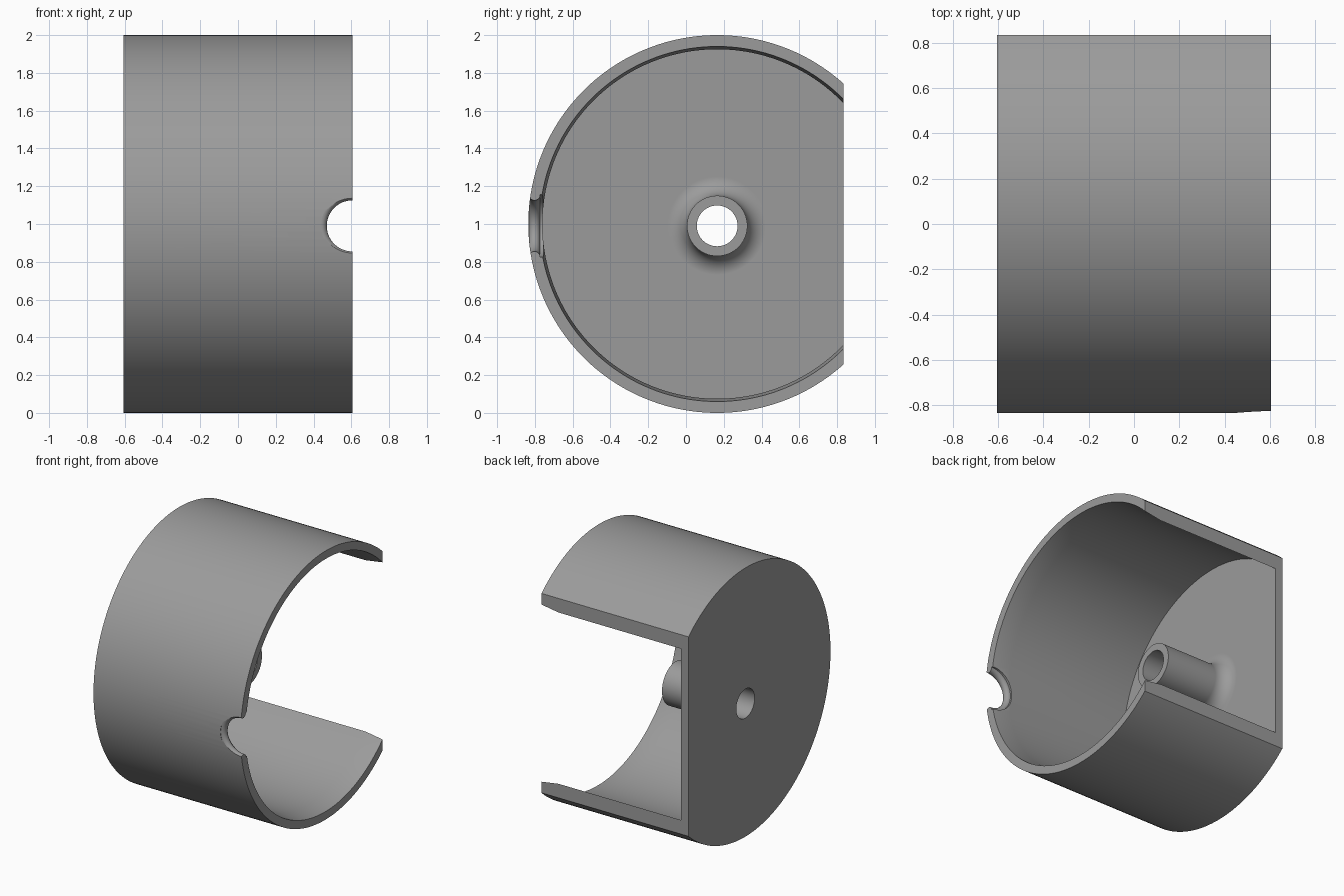
import bpy, bmesh, math
from mathutils import Matrix, Vector

if "Cube" in bpy.data.objects:
    bpy.data.objects.remove(bpy.data.objects["Cube"])

CY, CZ = 0.165, 1.0        # shell axis
PZ = 0.99                  # height of boss and notch axis
END = 0.605                # half length along x

grey = bpy.data.materials.new("mid grey")
grey.diffuse_color = (0.33, 0.33, 0.33, 1)
grey.use_nodes = True
grey.node_tree.nodes["Principled BSDF"].inputs["Base Color"].default_value = grey.diffuse_color


def lathe(name, profile, centre, axis="X", segments=160):
    """Revolve (along, radius) points around an axis through centre."""
    bm = bmesh.new()
    rings = []
    for a, r in profile:
        if r == 0:
            rings.append([bm.verts.new((a, 0, 0))])
        else:
            rings.append([bm.verts.new((a, r * math.cos(t), r * math.sin(t)))
                          for t in (2 * math.pi * i / segments for i in range(segments))])
    for p, q in zip(rings, rings[1:]):
        if len(p) == 1 or len(q) == 1:
            bm.faces.new(p if len(q) == 1 else q)   # flat end cap
            continue
        for i in range(segments):
            j = (i + 1) % segments
            bm.faces.new((p[i], p[j], q[j], q[i]))
    bmesh.ops.delete(bm, geom=[v for v in bm.verts if not v.link_faces], context="VERTS")
    if axis == "Y":
        bm.transform(Matrix.Rotation(math.pi / 2, 4, "Z"))
    bm.transform(Matrix.Translation(Vector(centre)))
    bmesh.ops.recalc_face_normals(bm, faces=bm.faces)
    mesh = bpy.data.meshes.new(name)
    bm.to_mesh(mesh)
    bm.free()
    mesh.materials.append(grey)
    obj = bpy.data.objects.new(name, mesh)
    bpy.context.collection.objects.link(obj)
    return obj


def arc(ca, cr, rad, start, stop, n=10):
    """Fillet points around (ca, cr), angles in degrees."""
    return [(ca + rad * math.cos(math.radians(start + (stop - start) * i / n)),
             cr + rad * math.sin(math.radians(start + (stop - start) * i / n)))
            for i in range(n + 1)]


# Cup: closed end at -x, slightly thinned lip at the open end
cup = lathe("cup", [(-END, 0), (-END, 1.0), (END, 1.0), (END, 0.94),
                    (END - 0.14, 0.925), (-END + 0.06, 0.925), (-END + 0.06, 0)],
            (0, CY, CZ))

# Centre boss with a filleted foot
foot = -END + 0.06
boss = lathe("boss", [(foot - 0.03, 0), (foot - 0.03, 0.26)]
             + arc(foot + 0.1, 0.26, 0.1, 180, 270) + [(-0.03, 0.16), (-0.03, 0)],
             (0, CY, PZ), segments=64)

# Bore through boss and end wall
bore = lathe("bore_cutter", [(-1, 0), (-1, 0.108), (1, 0.108), (1, 0)],
             (0, CY, PZ), segments=64)

# Lip notch with rounded edges
f, mid = 0.03, CY - 0.967
notch = lathe("notch_cutter", [(-0.1, 0), (-0.1, 0.135 + f)]
              + arc(0, 0.135 + f, f, 180, 360, 16) + [(0.1, 0.135 + f), (0.1, 0)],
              (END, mid, PZ), axis="Y", segments=64)

# Flat slice across the back
bpy.ops.mesh.primitive_cube_add(size=3, location=(0, 0.835 + 1.5, 1))
slab = bpy.context.object
slab.name = "back_cutter"
slab.data.materials.append(grey)

for tool, op in ((boss, "UNION"), (bore, "DIFFERENCE"),
                 (notch, "DIFFERENCE"), (slab, "DIFFERENCE")):
    mod = cup.modifiers.new(tool.name, "BOOLEAN")
    mod.object, mod.operation, mod.solver = tool, op, "EXACT"

bpy.ops.object.select_all(action="DESELECT")
cup.select_set(True)
bpy.context.view_layer.objects.active = cup
bpy.ops.object.convert(target="MESH")
for tool in (boss, bore, notch, slab):
    bpy.data.objects.remove(tool)

bpy.ops.object.shade_smooth_by_angle(angle=math.radians(30))
weighted = cup.modifiers.new("weighted normals", "WEIGHTED_NORMAL")
weighted.keep_sharp = True
